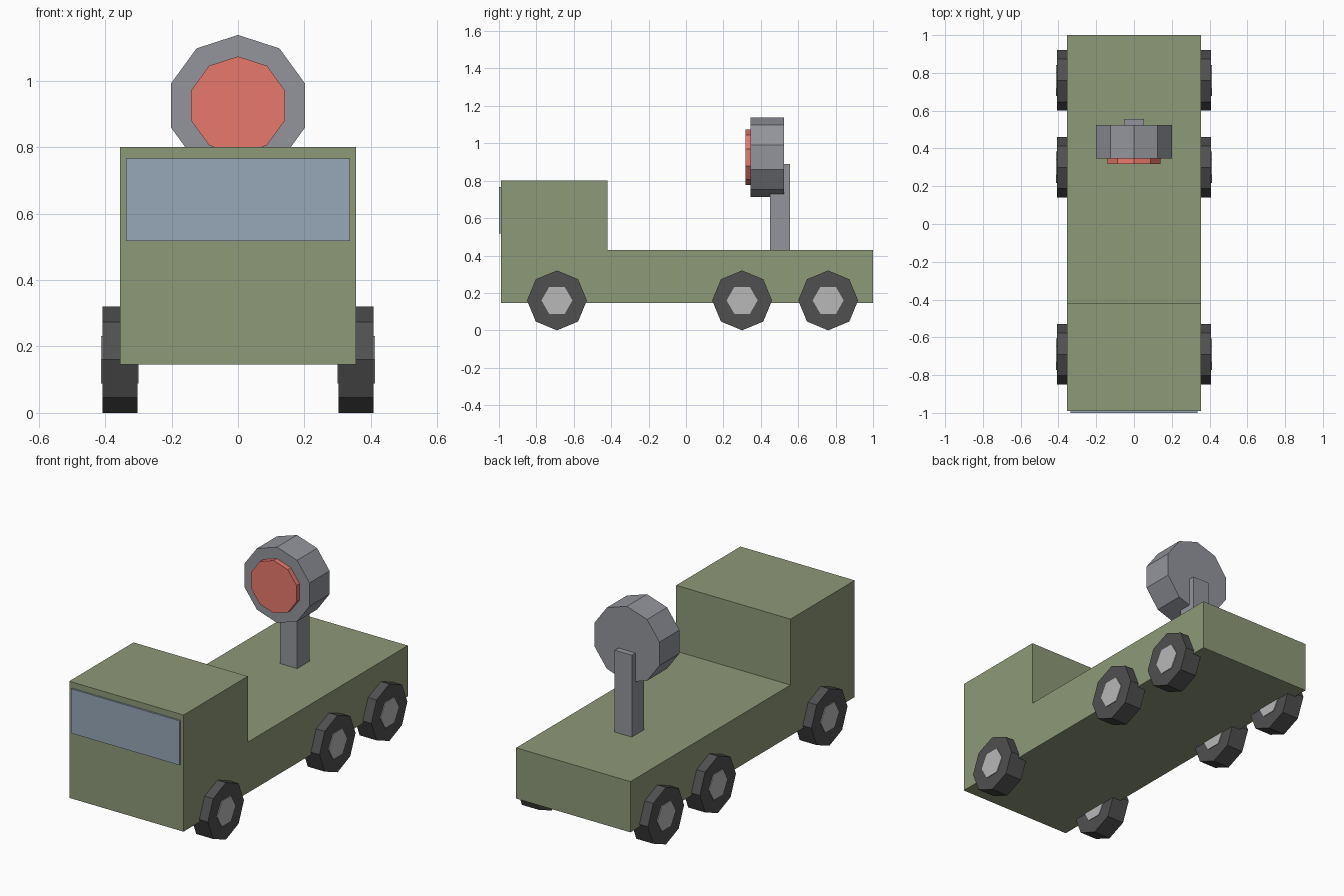
import bpy, bmesh
from math import cos, sin, pi
from mathutils import Vector

if "Cube" in bpy.data.objects:
    bpy.data.objects.remove(bpy.data.objects["Cube"])


def material(name, rgb):
    m = bpy.data.materials.new(name)
    m.diffuse_color = (*rgb, 1)
    m.use_nodes = True
    m.node_tree.nodes["Principled BSDF"].inputs["Base Color"].default_value = m.diffuse_color
    return m


OLIVE = material("olive_paint", (0.27, 0.32, 0.19))
GLASS = material("glass", (0.31, 0.39, 0.48))
RUBBER = material("rubber", (0.08, 0.08, 0.08))
HUB = material("hub_metal", (0.48, 0.48, 0.48))
STEEL = material("steel", (0.29, 0.30, 0.33))
RED = material("red_lens", (0.80, 0.19, 0.15))


def prism(name, points, depth, mat):
    """Flat-faced solid: extrude a closed 3D outline along a depth vector."""
    bm = bmesh.new()
    face = bm.faces.new([bm.verts.new(p) for p in points])
    new = bmesh.ops.extrude_face_region(bm, geom=[face])["geom"]
    bmesh.ops.translate(bm, vec=Vector(depth),
                        verts=[v for v in new if isinstance(v, bmesh.types.BMVert)])
    if not face.is_valid or len(bm.faces) < len(points) + 2:
        bm.faces.new([v for v in bm.verts][:len(points)])
    bmesh.ops.recalc_face_normals(bm, faces=bm.faces)
    mesh = bpy.data.meshes.new(name)
    bm.to_mesh(mesh)
    bm.free()
    mesh.materials.append(mat)
    ob = bpy.data.objects.new(name, mesh)
    bpy.context.collection.objects.link(ob)
    return ob


def box(name, x, y, z, mat):
    outline = [(x[0], y[0], z[0]), (x[1], y[0], z[0]), (x[1], y[1], z[0]), (x[0], y[1], z[0])]
    return prism(name, outline, (0, 0, z[1] - z[0]), mat)


def ring(sides, radius, start):
    return [(radius * cos(start + 2 * pi * i / sides), radius * sin(start + 2 * pi * i / sides))
            for i in range(sides)]


# Truck body: one L-shaped side profile with cab and flat bed
profile = [(-0.99, 0.145), (1.0, 0.145), (1.0, 0.43), (-0.42, 0.43), (-0.42, 0.80), (-0.99, 0.80)]
prism("truck_body", [(-0.355, y, z) for y, z in profile], (0.71, 0, 0), OLIVE)
box("windshield", (-0.337, 0.337), (-1.0, -0.98), (0.517, 0.766), GLASS)

# Wheels: octagonal tyres with hexagonal hubs passing through them
for axle, y in (("front", -0.69), ("middle", 0.30), ("rear", 0.76)):
    for side, s in (("left", -1), ("right", 1)):
        prism(f"{axle}_{side}_tyre",
              [(s * 0.303, y + a, 0.16 + b) for a, b in ring(8, 0.16, 0)],
              (s * 0.105, 0, 0), RUBBER)
        prism(f"{axle}_{side}_hub",
              [(s * 0.299, y + a, 0.16 + b) for a, b in ring(6, 0.083, 0)],
              (s * 0.113, 0, 0), HUB)

# Searchlight: post, ten-sided housing and lens facing forward
box("lamp_post", (-0.053, 0.053), (0.45, 0.557), (0.42, 0.89), STEEL)
prism("lamp_housing", [(a, 0.346, 0.925 + b) for a, b in ring(10, 0.2125, pi / 2)],
      (0, 0.178, 0), STEEL)
prism("lamp_lens", [(a, 0.318, 0.925 + b) for a, b in ring(10, 0.148, pi / 2)],
      (0, 0.05, 0), RED)
